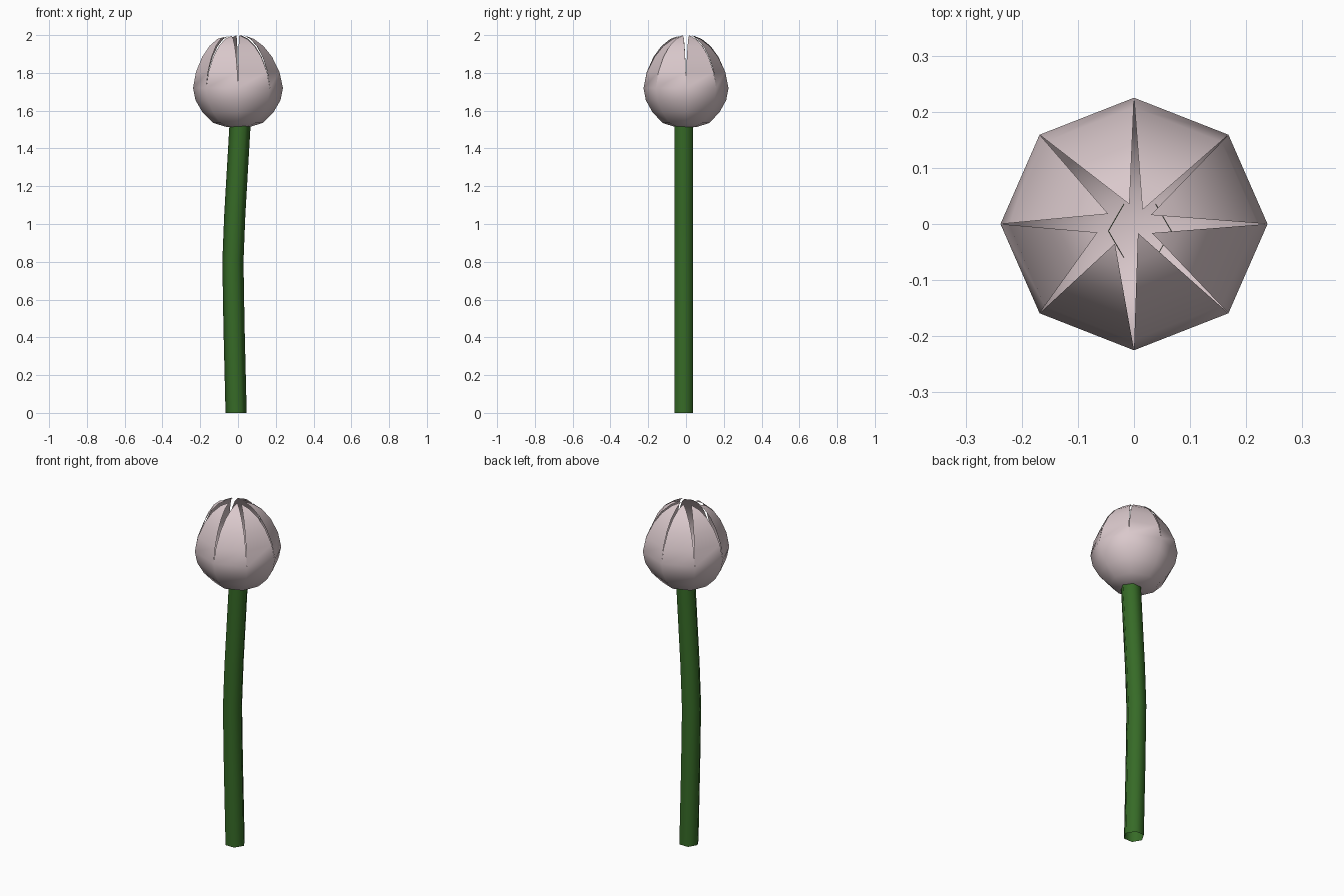
import bpy, bmesh, math

if "Cube" in bpy.data.objects:
    bpy.data.objects.remove(bpy.data.objects["Cube"])


def material(name, rgb):
    m = bpy.data.materials.new(name)
    m.diffuse_color = (*rgb, 1)
    m.use_nodes = True
    m.node_tree.nodes["Principled BSDF"].inputs["Base Color"].default_value = m.diffuse_color
    return m


def finish(bm, name, mat):
    bmesh.ops.recalc_face_normals(bm, faces=bm.faces)
    for f in bm.faces:
        f.smooth = True
    me = bpy.data.meshes.new(name)
    bm.to_mesh(me)
    bm.free()
    me.materials.append(mat)
    ob = bpy.data.objects.new(name, me)
    bpy.context.collection.objects.link(ob)
    return ob


pink = material("pale pink", (0.70, 0.58, 0.60))
green = material("stem green", (0.037, 0.145, 0.02))

# Stem: open six-sided tube with a gentle bend
bm = bmesh.new()
path = [(-0.010, 0.0), (-0.021, 0.45), (-0.027, 0.80), (-0.017, 1.05), (0.011, 1.53)]
rings = [[bm.verts.new((cx + 0.056 * math.cos(k * math.pi / 3),
                        -0.0125 + 0.056 * math.sin(k * math.pi / 3), z))
          for k in range(6)] for cx, z in path]
for a, b in zip(rings, rings[1:]):
    for k in range(6):
        j = (k + 1) % 6
        bm.faces.new((a[k], a[j], b[j], b[k]))
finish(bm, "stem", green)

# Bud: closed eight-sided cup that splits into eight petals at its widest ring
bm = bmesh.new()
SX, SY = 0.238, 0.225


def corner(k, s=1.0):
    a = k * math.pi / 4
    return SX * s * math.cos(a), SY * s * math.sin(a)


cup = [(0.26, 1.514), (0.55, 1.535), (0.79, 1.592), (0.945, 1.655), (1.0, 1.72)]
rings = [[bm.verts.new((*corner(k, s), z)) for k in range(8)] for s, z in cup]
pole = bm.verts.new((0, 0, 1.508))
for k in range(8):
    bm.faces.new((pole, rings[0][(k + 1) % 8], rings[0][k]))
for a, b in zip(rings, rings[1:]):
    for k in range(8):
        j = (k + 1) % 8
        bm.faces.new((a[k], a[j], b[j], b[k]))

# Petals: edges run straight to slightly uneven tips, leaving tapering slits
tips = [(0.030, 0.016), (0.015, 0.025), (-0.008, 0.035), (-0.046, 0.018),
        (-0.065, -0.015), (-0.034, -0.035), (0.007, -0.016), (0.032, -0.016)]
rise = [(0.09, 1.805), (0.28, 1.885), (0.50, 1.942), (0.75, 1.98)]
for k, tip in enumerate(tips):
    j = (k + 1) % 8
    left, right = rings[-1][k], rings[-1][j]
    for t, z in rise:
        pair = []
        for c in (k, j):
            x, y = corner(c)
            pair.append(bm.verts.new((x + (tip[0] - x) * t, y + (tip[1] - y) * t, z)))
        bm.faces.new((left, right, pair[1], pair[0]))
        left, right = pair
    top = bm.verts.new((*tip, 2.0 - 0.2 * max(0, math.hypot(*tip) - 0.03)))
    bm.faces.new((left, right, top))
finish(bm, "flower_bud", pink)
